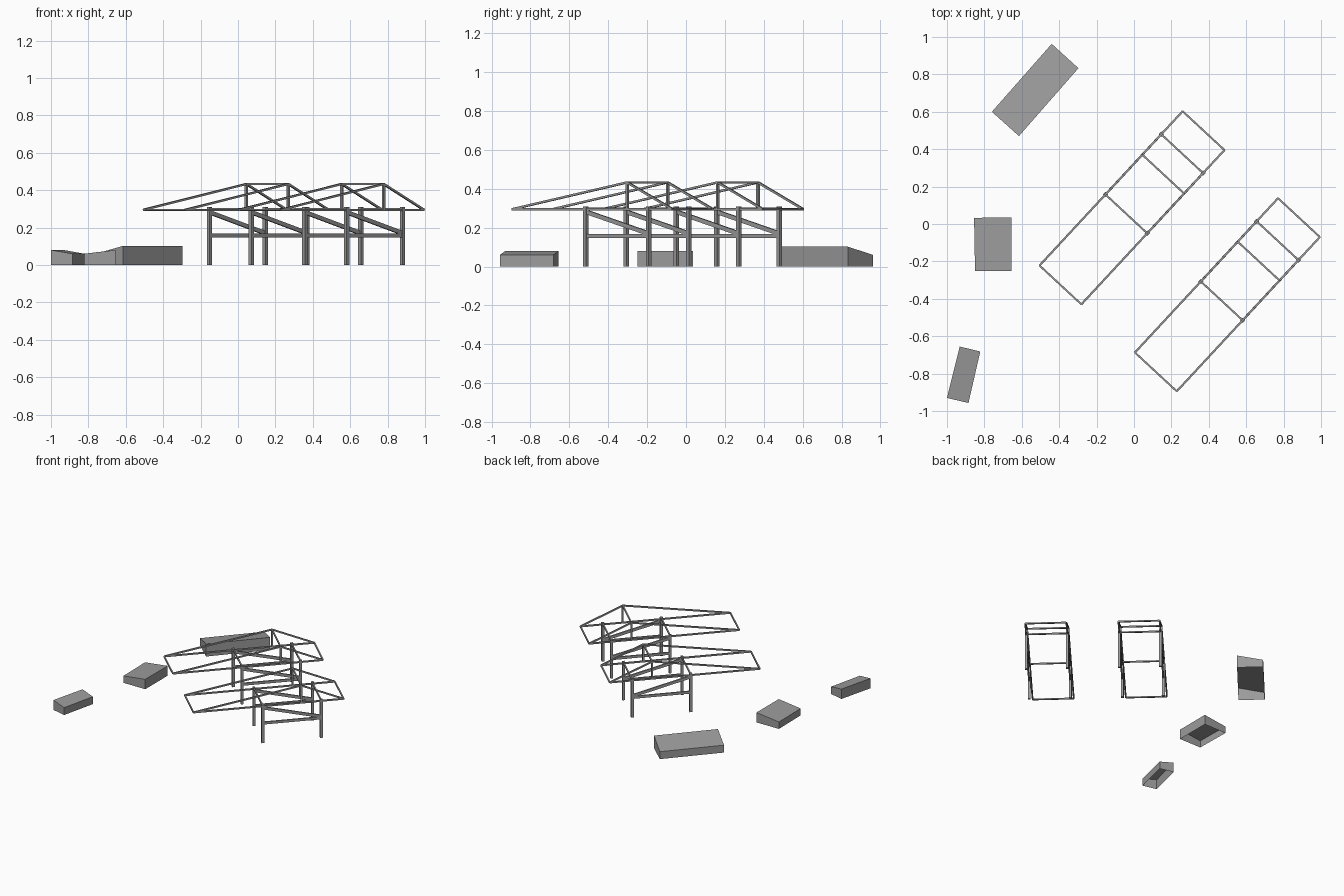
import bpy, bmesh, math
from mathutils import Vector, Matrix

cube = bpy.data.objects.get("Cube")
if cube:
    bpy.data.objects.remove(cube, do_unlink=True)

grey = bpy.data.materials.new("mid_grey")
grey.use_nodes = True
grey.diffuse_color = (0.33, 0.33, 0.33, 1)
grey.node_tree.nodes["Principled BSDF"].inputs["Base Color"].default_value = (0.33, 0.33, 0.33, 1)


def add_object(name, bm):
    bmesh.ops.recalc_face_normals(bm, faces=bm.faces)
    mesh = bpy.data.meshes.new(name)
    bm.to_mesh(mesh)
    bm.free()
    mesh.materials.append(grey)
    obj = bpy.data.objects.new(name, mesh)
    bpy.context.collection.objects.link(obj)


# Frame directions: along the length and across the width
ALONG = Vector((0.68, 0.733, 0)).normalized()
ACROSS = Vector((ALONG.y, -ALONG.x, 0))
UP = Vector((0, 0, 1))
LENGTH, WIDTH = 1.125, 0.305
POSTS = (0.518, 0.957)
RIDGE = 0.808
EAVE_Z, RIDGE_Z, POST_Z = 0.295, 0.433, 0.31


def beam(name, origin, start, end, width, depth):
    """Square-cut beam between two (along, across, height) points."""
    a, b = [origin + ALONG * p[0] + ACROSS * p[1] + UP * p[2] for p in (start, end)]
    axis = (b - a).normalized()
    # Vertical posts keep their sides in line with the frame
    side = ACROSS if abs(axis.z) > 0.9 else axis.cross(UP).normalized()
    top = side.cross(axis)
    turn = Matrix((side, top, axis)).transposed().to_4x4()
    size = Matrix.Diagonal((width, depth, (b - a).length, 1))
    bm = bmesh.new()
    bmesh.ops.create_cube(bm, size=1, matrix=Matrix.Translation((a + b) / 2) @ turn @ size)
    add_object(name, bm)


def shelter(label, origin):
    low, high = POSTS
    for side, w in (("right", 0), ("left", WIDTH)):
        tag = f"{label}_{side}"
        # Uprights and side bracing
        for end, t in zip(("near", "far"), POSTS):
            beam(f"{tag}_{end}_post", origin, (t, w, 0), (t, w, POST_Z), 0.02, 0.02)
        beam(f"{tag}_rail", origin, (low, w, 0.158), (high, w, 0.158), 0.012, 0.02)
        beam(f"{tag}_brace", origin, (low, w, 0.282), (high, w, 0.17), 0.012, 0.022)
        # Roof truss
        beam(f"{tag}_chord", origin, (0, w, EAVE_Z), (LENGTH, w, EAVE_Z), 0.011, 0.011)
        beam(f"{tag}_king_post", origin, (RIDGE, w, EAVE_Z), (RIDGE, w, RIDGE_Z), 0.013, 0.013)
        beam(f"{tag}_long_rafter", origin, (0, w, EAVE_Z), (RIDGE, w, RIDGE_Z), 0.011, 0.011)
        beam(f"{tag}_short_rafter", origin, (LENGTH, w, EAVE_Z), (RIDGE, w, RIDGE_Z), 0.011, 0.011)
    # Members joining the two sides
    cross = (("near_eave", 0, EAVE_Z), ("near_tie", low, 0.3), ("far_tie", high, 0.3),
             ("ridge", RIDGE, RIDGE_Z), ("far_eave", LENGTH, EAVE_Z))
    for name, t, z in cross:
        beam(f"{label}_{name}", origin, (t, 0, z), (t, WIDTH, z), 0.01, 0.01)


shelter("rear_shelter", Vector((-0.505, -0.222, 0)))
shelter("front_shelter", Vector((0.005, -0.687, 0)))


def shed(name, corners, left_z, right_z):
    """Open-bottomed shell with a sloping top; the first two corners are the high or low left edge."""
    bm = bmesh.new()
    heights = (left_z, left_z, right_z, right_z)
    base = [bm.verts.new((x, y, 0)) for x, y in corners]
    top = [bm.verts.new((x, y, z)) for (x, y), z in zip(corners, heights)]
    bm.faces.new(top)
    for i in range(4):
        j = (i + 1) % 4
        bm.faces.new((base[i], base[j], top[j], top[i]))
    bmesh.ops.recalc_face_normals(bm, faces=bm.faces)
    add_object(name, bm)


# Three low sheds
shed("large_shed", ((-0.44, 0.963), (-0.76, 0.6), (-0.615, 0.47), (-0.297, 0.833)), 0.06, 0.102)
shed("middle_shed", ((-0.855, 0.033), (-0.85, -0.25), (-0.655, -0.25), (-0.655, 0.035)), 0.056, 0.08)
shed("small_shed", ((-0.932, -0.655), (-1.0, -0.93), (-0.885, -0.957), (-0.822, -0.682)), 0.08, 0.06)
